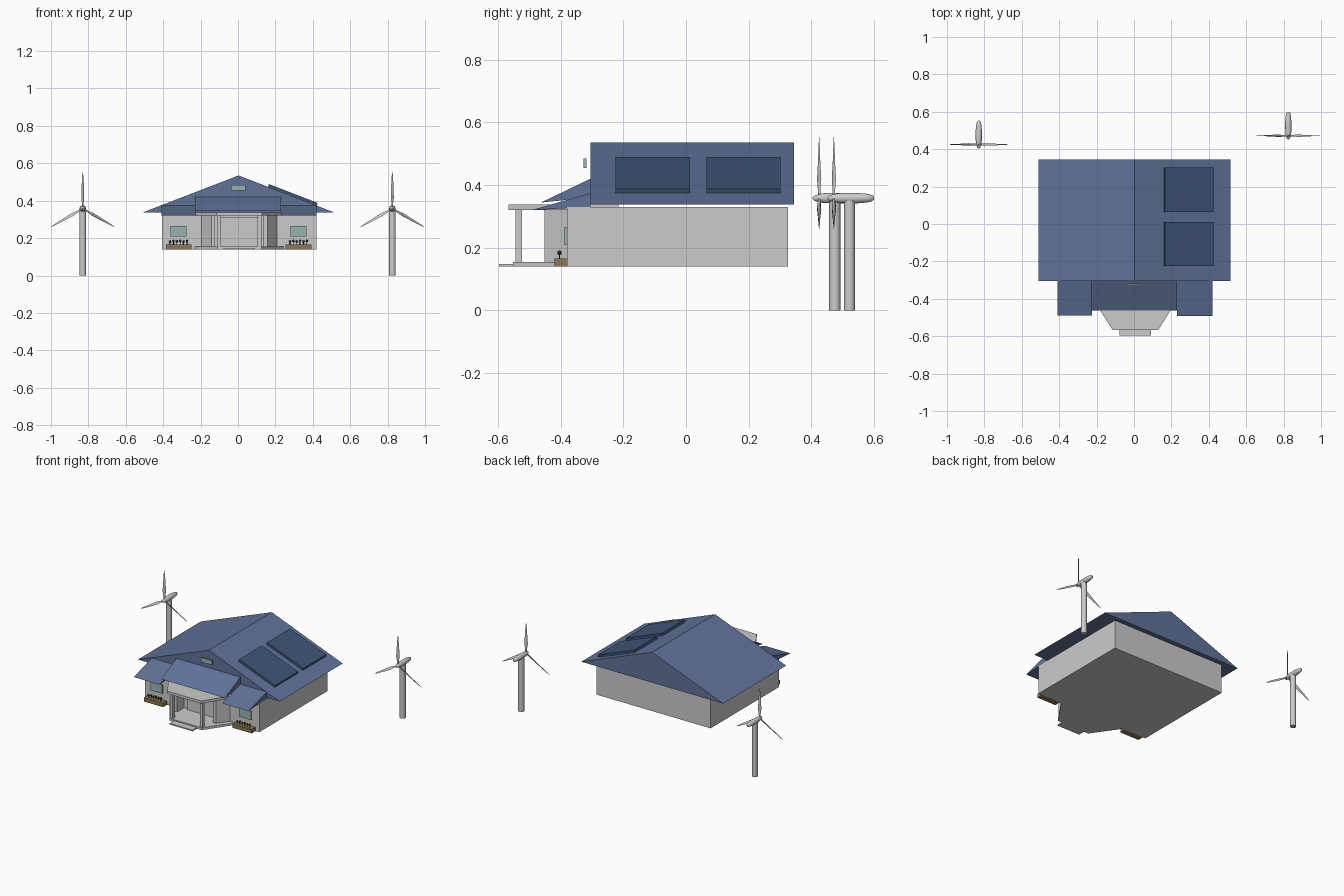
import bpy, bmesh, math
from mathutils import Vector, Matrix

if "Cube" in bpy.data.objects:
    bpy.data.objects.remove(bpy.data.objects["Cube"])


def material(name, rgb):
    m = bpy.data.materials.new(name)
    m.diffuse_color = (*rgb, 1)
    m.use_nodes = True
    m.node_tree.nodes["Principled BSDF"].inputs["Base Color"].default_value = m.diffuse_color
    return m


BLUE = material("roof_blue", (0.12, 0.17, 0.32))
PANEL = material("panel_blue", (0.05, 0.09, 0.18))
GLASS = material("glass", (0.33, 0.45, 0.45))
WOOD = material("wood", (0.27, 0.18, 0.09))
LEAF = material("leaf", (0.06, 0.08, 0.05))


def finish(name, bm, mat=None):
    bmesh.ops.recalc_face_normals(bm, faces=bm.faces)
    me = bpy.data.meshes.new(name)
    bm.to_mesh(me)
    bm.free()
    if mat:
        me.materials.append(mat)
    ob = bpy.data.objects.new(name, me)
    bpy.context.collection.objects.link(ob)
    return ob


def extrude(name, pts, vec, mat=None):
    """Solid from a closed 3D outline moved along vec."""
    bm = bmesh.new()
    f = bm.faces.new([bm.verts.new(p) for p in pts])
    r = bmesh.ops.extrude_face_region(bm, geom=[f])
    bmesh.ops.translate(bm, vec=Vector(vec), verts=[v for v in r["geom"] if isinstance(v, bmesh.types.BMVert)])
    return finish(name, bm, mat)


def box(name, x0, x1, y0, y1, z0, z1, mat=None):
    return extrude(name, [(x0, y0, z0), (x1, y0, z0), (x1, y1, z0), (x0, y1, z0)], (0, 0, z1 - z0), mat)


def plan(name, pts, z0, z1, mat=None):
    return extrude(name, [(x, y, z0) for x, y in pts], (0, 0, z1 - z0), mat)


def loft(name, rings, mat=None):
    """Skin a list of equal rings and cap both ends."""
    bm = bmesh.new()
    vs = [[bm.verts.new(p) for p in r] for r in rings]
    n = len(vs[0])
    for a, b in zip(vs, vs[1:]):
        for i in range(n):
            bm.faces.new((a[i], a[(i + 1) % n], b[(i + 1) % n], b[i]))
    bm.faces.new(vs[0])
    bm.faces.new(vs[-1])
    return finish(name, bm, mat)


def smooth(ob):
    bpy.ops.object.select_all(action='DESELECT')
    ob.select_set(True)
    bpy.context.view_layer.objects.active = ob
    bpy.ops.object.shade_smooth_by_angle(angle=math.radians(40))


# House body and main gable roof
box("house_walls", -0.405, 0.42, -0.38, 0.325, 0.14, 0.33)
extrude("main_roof", [(-0.51, -0.305, 0.337), (0.515, -0.305, 0.337), (0.003, -0.305, 0.535)],
        (0, 0.65, 0), BLUE)
box("gable_window", -0.037, 0.04, -0.327, -0.317, 0.455, 0.485, GLASS)


# Lean-to roofs across the front
def lean_to(name, x0, x1, y, z_low, z_top, z_under):
    extrude(name, [(x0, -0.305, z_top), (x0, y, z_low), (x0, -0.305, z_under)], (x1 - x0, 0, 0), BLUE)


lean_to("porch_roof_centre", -0.23, 0.23, -0.463, 0.344, 0.42, 0.36)
lean_to("porch_roof_left", -0.41, -0.225, -0.49, 0.32, 0.374, 0.33)
lean_to("porch_roof_right", 0.23, 0.42, -0.492, 0.32, 0.374, 0.33)

# Porch: floor, ceiling slab, step, entrance bay, columns
C = 0.0075


def trapezoid(back, front, y_back, y_front):
    return [(C - back, y_back), (C - front, y_front), (C + front, y_front), (C + back, y_back)]


plan("porch_floor", trapezoid(0.24, 0.117, -0.375, -0.552), 0.14, 0.155)
plan("porch_ceiling", [(C - 0.24, -0.215), (C - 0.24, -0.38), (C - 0.122, -0.567),
                       (C + 0.122, -0.567), (C + 0.24, -0.38), (C + 0.24, -0.215)], 0.32, 0.337)
box("porch_step", -0.077, 0.09, -0.597, -0.545, 0.14, 0.148)
for side, name in ((-1, "left"), (1, "right")):
    plan("bay_wall_" + name, [(C + side * x, y) for x, y in
                              ((0.205, -0.375), (0.15, -0.452), (0.13, -0.452), (0.13, -0.375))], 0.15, 0.325)
    cx = C + side * 0.108
    box("porch_column_" + name, cx - 0.01, cx + 0.01, -0.545, -0.523, 0.15, 0.325)
box("front_door", C - 0.098, C + 0.098, -0.392, -0.375, 0.155, 0.31)

# Windows and planters either side of the porch
for name, cx in (("left", -0.318), ("right", 0.323)):
    box("window_" + name, cx - 0.042, cx + 0.042, -0.389, -0.375, 0.208, 0.265, GLASS)
    box("planter_" + name, cx - 0.068, cx + 0.07, -0.42, -0.378, 0.14, 0.165, WOOD)
    bm = bmesh.new()
    for i in range(6):
        p = Vector((cx - 0.045 + i * 0.018, -0.404, 0.172))
        bmesh.ops.create_cone(bm, segments=5, radius1=0.002, radius2=0.002, depth=0.018, cap_ends=True,
                              matrix=Matrix.Translation(p))
        bmesh.ops.create_icosphere(bm, subdivisions=1, radius=0.007,
                                   matrix=Matrix.Translation(p + Vector((0, 0, 0.01 + 0.003 * (i % 2)))))
    finish("plants_" + name, bm, LEAF)

# Solar panels on the right slope
for name, y in (("front", -0.225), ("back", 0.065)):
    extrude("solar_panel_" + name, [(0.16, y, 0.474), (0.422, y, 0.374), (0.426, y, 0.388), (0.165, y, 0.489)],
            (0, 0.237, 0), PANEL)


# Wind turbines
def turbine(name, x, y):
    hub = Vector((x, y, 0.358))
    n = 20
    circle = [(math.cos(2 * math.pi * i / n), math.sin(2 * math.pi * i / n)) for i in range(n)]
    smooth(loft(name + "_tower", [[(x + 0.018 * c, y + 0.05 + 0.018 * s, z) for c, s in circle]
                                  for z in (0, 0.35)]))
    prof = [(-0.021, 0.003), (-0.014, 0.009), (0.006, 0.014), (0.018, 0.016), (0.07, 0.017),
            (0.105, 0.014), (0.122, 0.010), (0.128, 0.004)]
    smooth(loft(name + "_nacelle", [[hub + Vector((r * c, d, r * s)) for c, s in circle] for d, r in prof]))
    # distance, half chord, half thickness, twist in degrees
    stations = [(0.005, 0.005, 0.005, 50), (0.03, 0.006, 0.004, 45), (0.06, 0.0105, 0.003, 40),
                (0.12, 0.007, 0.002, 30), (0.17, 0.004, 0.0012, 22), (0.195, 0.001, 0.0005, 20)]
    for k in range(3):
        spin = Matrix.Rotation(k * math.tau / 3, 3, 'Y')
        rings = []
        for d, c, t, a in stations:
            tw = Matrix.Rotation(math.radians(a), 3, 'Z')
            rings.append([hub + spin @ (tw @ Vector((c * u, t * v, 0)) + Vector((0, 0, d)))
                          for u, v in ((1, 0), (0.4, 0.9), (-0.4, 0.9), (-1, 0), (-0.4, -0.9), (0.4, -0.9))])
        smooth(loft(f"{name}_blade_{k + 1}", rings))


turbine("turbine_left", -0.83, 0.425)
turbine("turbine_right", 0.825, 0.472)
